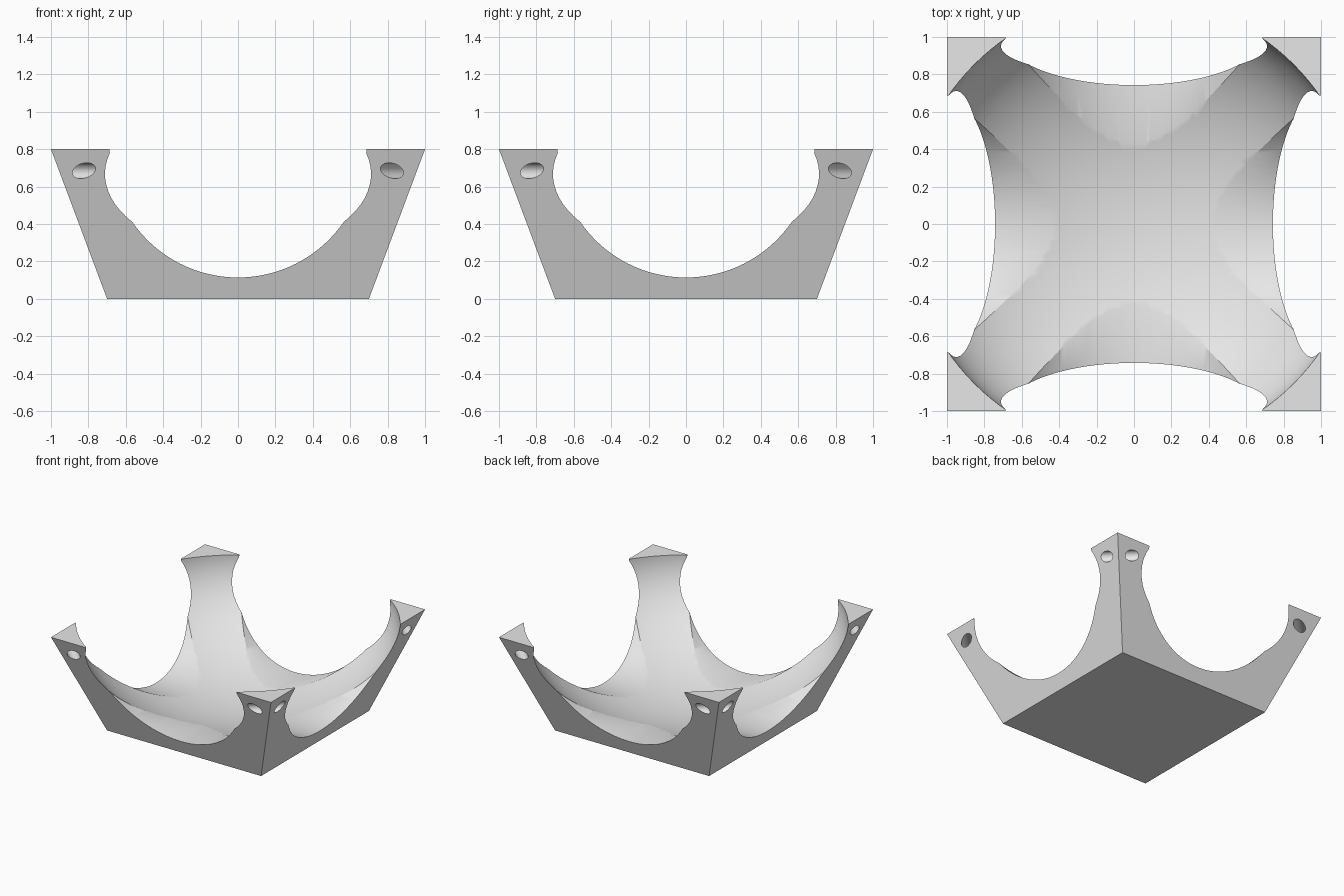
import bpy, bmesh, math
from mathutils import Matrix, Vector

TOP = 0.8           # height of the stand
BASE, RIM = 0.7, 1.0  # half widths at floor and rim

cube = bpy.data.objects.get("Cube")
if cube:
    bpy.data.objects.remove(cube, do_unlink=True)

grey = bpy.data.materials.new("light_grey")
grey.use_nodes = True
grey.diffuse_color = (0.8, 0.8, 0.8, 1)
grey.node_tree.nodes["Principled BSDF"].inputs["Base Color"].default_value = (0.8, 0.8, 0.8, 1)


def make_object(name, bm):
    mesh = bpy.data.meshes.new(name)
    bm.to_mesh(mesh)
    bm.free()
    mesh.materials.append(grey)
    obj = bpy.data.objects.new(name, mesh)
    bpy.context.collection.objects.link(obj)
    return obj


def cylinder(name, centre, axis, radius, length, sides):
    bm = bmesh.new()
    turn = Vector(axis).to_track_quat('Z', 'Y').to_matrix().to_4x4()
    half_step = Matrix.Rotation(math.pi / sides, 4, 'Z')
    bmesh.ops.create_cone(bm, cap_ends=True, segments=sides, radius1=radius,
                          radius2=radius, depth=length,
                          matrix=Matrix.Translation(centre) @ turn @ half_step)
    return make_object(name, bm)


# Flared square block
bm = bmesh.new()
bmesh.ops.create_cube(bm, size=2)
for v in bm.verts:
    half = RIM if v.co.z > 0 else BASE
    v.co = (v.co.x * half, v.co.y * half, TOP if v.co.z > 0 else 0)
stand = make_object("stand", bm)

# Round openings through opposite walls
cutters = [cylinder("opening_cutter", (0, 0, TOP), axis, 0.686, 3, 128)
           for axis in ((1, 0, 0), (0, 1, 0))]

# Flattened bowl hollowing the middle
bm = bmesh.new()
bmesh.ops.create_uvsphere(bm, u_segments=128, v_segments=65, radius=1,
                          matrix=Matrix.Translation((0, 0, TOP))
                          @ Matrix.Diagonal((1.207, 1.207, 0.735, 1)))
cutters.append(make_object("bowl_cutter", bm))

# Tie holes running diagonally across each corner post
for sx in (-1, 1):
    for sy in (-1, 1):
        cutters.append(cylinder("tie_hole_cutter", (sx * 0.89, sy * 0.89, 0.685),
                                (sx, -sy, 0), 0.042, 0.6, 32))

# Cut everything out of the block
bpy.ops.object.select_all(action='DESELECT')
stand.select_set(True)
bpy.context.view_layer.objects.active = stand
for cutter in cutters:
    cutter.hide_render = True
    mod = stand.modifiers.new("cut", 'BOOLEAN')
    mod.operation = 'DIFFERENCE'
    mod.solver = 'EXACT'
    mod.object = cutter
    bpy.ops.object.modifier_apply(modifier=mod.name)
    bpy.data.objects.remove(cutter, do_unlink=True)

bpy.ops.object.shade_smooth_by_angle(angle=math.radians(30))
